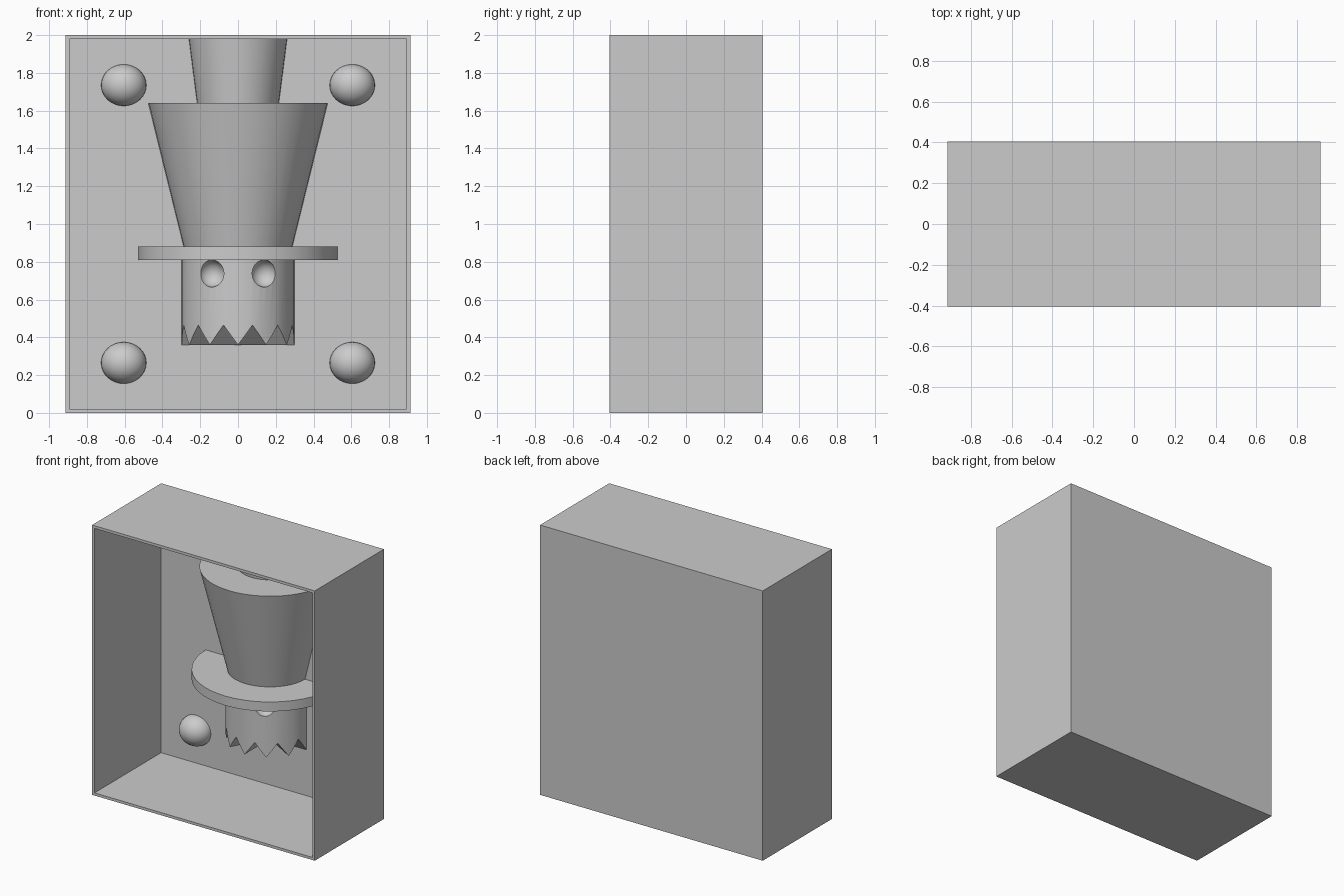
import bpy, bmesh, math
from mathutils import Matrix, Vector

if "Cube" in bpy.data.objects:
    bpy.data.objects.remove(bpy.data.objects["Cube"], do_unlink=True)

BACK = 0.375   # inner face of the back wall
SEG = 24       # facets in each half turn

grey = bpy.data.materials.new("plain_grey")
grey.use_nodes = True
grey.diffuse_color = (0.6, 0.6, 0.6, 1)
grey.node_tree.nodes["Principled BSDF"].inputs["Base Color"].default_value = (0.6, 0.6, 0.6, 1)


def finish(bm, name, smooth=True):
    bmesh.ops.recalc_face_normals(bm, faces=bm.faces[:])
    mesh = bpy.data.meshes.new(name)
    bm.to_mesh(mesh)
    bm.free()
    ob = bpy.data.objects.new(name, mesh)
    bpy.context.collection.objects.link(ob)
    mesh.materials.append(grey)
    if smooth:
        shade(ob)
    return ob


def shade(ob):
    bpy.ops.object.select_all(action='DESELECT')
    ob.select_set(True)
    bpy.context.view_layer.objects.active = ob
    bpy.ops.object.shade_smooth_by_angle(angle=math.radians(30))


def half_turn(name, r0, z0, r1, z1, tooth=0):
    """Half cone against the back wall, optionally with a toothed lower rim."""
    bm = bmesh.new()
    low, high = [], []
    for i in range(SEG + 1):
        a = math.pi * i / SEG
        step = (i % 4) / 4
        rise = tooth * (1 - abs(2 * step - 1))
        c, s = math.cos(a), math.sin(a)
        low.append(bm.verts.new((r0 * c, BACK - r0 * s, z0 + rise)))
        high.append(bm.verts.new((r1 * c, BACK - r1 * s, z1)))
    hub = bm.verts.new((0, BACK, z0))
    for i in range(SEG):
        bm.faces.new((low[i], low[i + 1], high[i + 1], high[i]))
        bm.faces.new((hub, low[i + 1], low[i]))
    bm.faces.new(high)
    bm.faces.new((low[0], hub, low[-1], high[-1], high[0]))
    return finish(bm, name)


def ellipsoid(bm, centre, size):
    m = Matrix.Translation(centre) @ Matrix.Diagonal((*size, 1))
    bmesh.ops.create_uvsphere(bm, u_segments=32, v_segments=16, radius=1, matrix=m)


# Open-fronted box: inset the front face, then push it back to form the cavity
bm = bmesh.new()
bmesh.ops.create_cube(bm, size=1, matrix=Matrix.Translation((0, 0, 1)) @ Matrix.Diagonal((1.826, 0.81, 2, 1)))
bm.normal_update()
front = min(bm.faces, key=lambda f: f.calc_center_median().y)
bmesh.ops.inset_region(bm, faces=[front], thickness=0.028)
cavity = bmesh.ops.extrude_discrete_faces(bm, faces=[front])["faces"][0]
for v in cavity.verts:
    v.co.y = BACK
finish(bm, "mould_box", smooth=False)

# Half figure and pouring funnel on the back wall
head = half_turn("toothed_head", 0.298, 0.36, 0.298, 0.85, tooth=0.105)
half_turn("hat_brim", 0.527, 0.81, 0.527, 0.88)
half_turn("hat_crown", 0.285, 0.87, 0.475, 1.64)
half_turn("pouring_funnel", 0.215, 1.63, 0.26, 1.98)

# Eye sockets scooped out of the head
bm = bmesh.new()
for side in (-1, 1):
    ellipsoid(bm, (side * 0.14, BACK - 0.264, 0.738), (0.07, 0.07, 0.072))
cutter = finish(bm, "eye_cutter")
cutter.hide_render = True
mod = head.modifiers.new("eye_sockets", 'BOOLEAN')
mod.operation = 'DIFFERENCE'
mod.solver = 'EXACT'
mod.object = cutter
bpy.ops.object.select_all(action='DESELECT')
head.select_set(True)
bpy.context.view_layer.objects.active = head
bpy.ops.object.modifier_apply(modifier=mod.name)
bpy.data.objects.remove(cutter, do_unlink=True)
shade(head)

# Four half-round alignment keys in the corners
for sx, side in ((-1, "right"), (1, "left")):
    for z, level in ((0.265, "lower"), (1.735, "upper")):
        bm = bmesh.new()
        ellipsoid(bm, (sx * 0.605, BACK, z), (0.12, 0.11, 0.11))
        bmesh.ops.bisect_plane(bm, geom=bm.verts[:] + bm.edges[:] + bm.faces[:],
                               plane_co=Vector((0, BACK, 0)), plane_no=(0, 1, 0), clear_outer=True)
        finish(bm, f"{level}_{side}_key")
